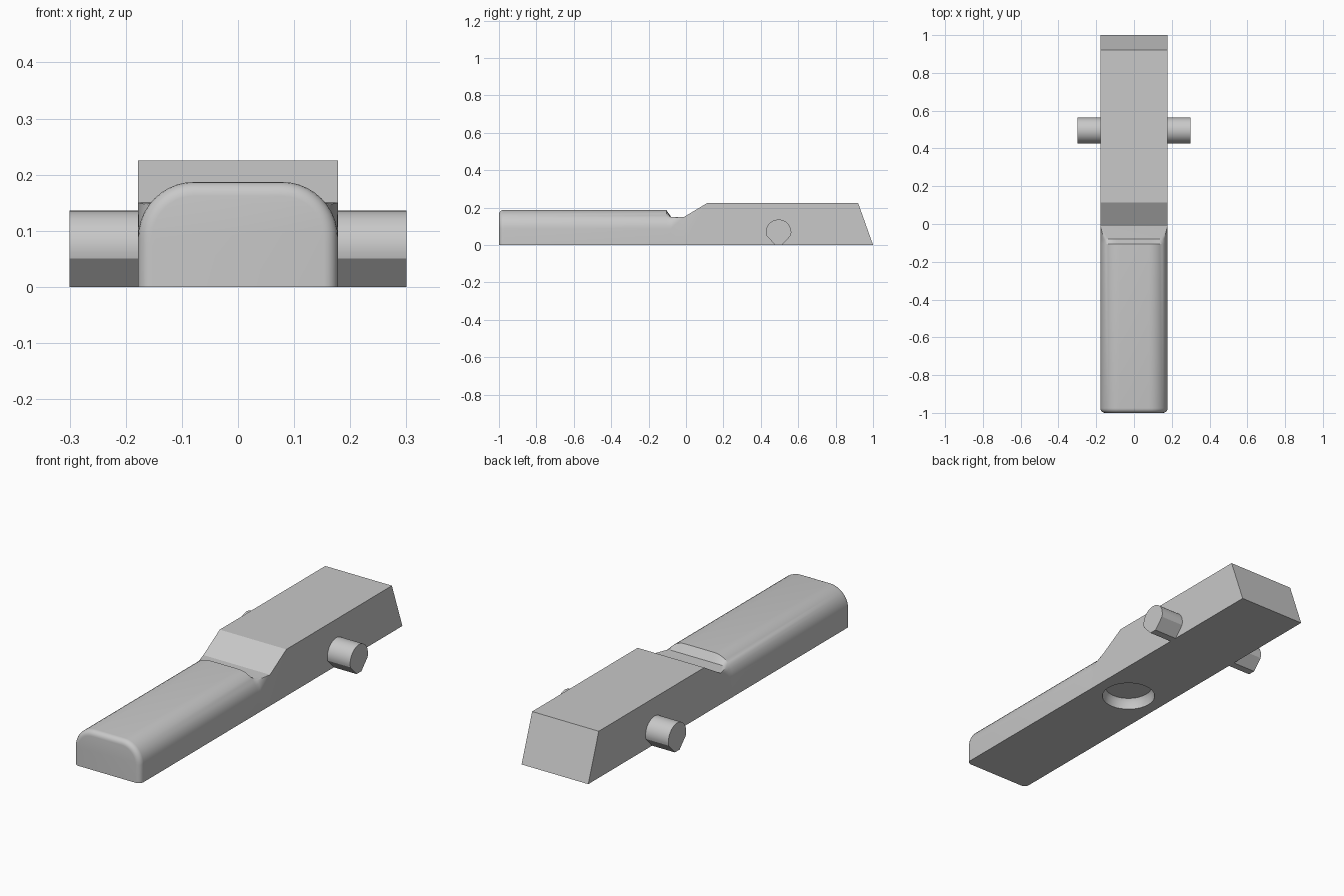
import bpy, bmesh, math

cube = bpy.data.objects.get("Cube")
if cube:
    bpy.data.objects.remove(cube, do_unlink=True)

# Single plain grey finish
grey = bpy.data.materials.new("plain grey")
grey.use_nodes = True
colour = (0.58, 0.58, 0.58, 1)
grey.diffuse_color = colour
grey.node_tree.nodes["Principled BSDF"].inputs["Base Color"].default_value = colour

HALF = 0.178    # half width of the bar
GRIP_TOP = 0.187
ROUND = 0.1     # top edge rounding of the grip
FRONT = 0.025   # rounding of the front end
STEPS = 10


def loft(name, sections):
    """Join equal-length rings of points into a closed solid."""
    bm = bmesh.new()
    rings = [[bm.verts.new(p) for p in ring] for ring in sections]
    n = len(rings[0])
    for a, b in zip(rings, rings[1:]):
        for i in range(n):
            j = (i + 1) % n
            bm.faces.new((a[i], a[j], b[j], b[i]))
    bm.faces.new(rings[0])
    bm.faces.new(rings[-1])
    bmesh.ops.remove_doubles(bm, verts=bm.verts, dist=0.0001)
    bmesh.ops.dissolve_degenerate(bm, edges=bm.edges, dist=0.0001)
    bmesh.ops.recalc_face_normals(bm, faces=bm.faces)
    mesh = bpy.data.meshes.new(name)
    bm.to_mesh(mesh)
    bm.free()
    obj = bpy.data.objects.new(name, mesh)
    bpy.context.collection.objects.link(obj)
    mesh.materials.append(grey)
    return obj


def section(y, top, radius, inset=0, clip=1):
    """Flat-bottomed cross-section with rounded upper corners."""
    half, top = HALF - inset, top - inset
    right = [(half, 0)]
    for i in range(STEPS + 1):
        a = math.pi / 2 * i / STEPS
        x = half - radius + radius * math.cos(a)
        z = top - radius + radius * math.sin(a)
        right.append((x, min(z, clip)))
    outline = right + [(-x, z) for x, z in reversed(right)]
    return [(x, y, z) for x, z in outline]


def finish(obj):
    bpy.ops.object.select_all(action='DESELECT')
    obj.select_set(True)
    bpy.context.view_layer.objects.active = obj
    bpy.ops.object.shade_smooth_by_angle(angle=math.radians(30))


# Bar: rounded grip, saddle notch, ramp, square block, sloped back end
rings = []
for i in range(6):
    a = math.pi / 2 * i / 5
    inset = FRONT * (1 - math.sin(a))
    rings.append(section(-1 + FRONT * (1 - math.cos(a)), GRIP_TOP, ROUND - inset, inset))
rings += [section(-0.105, GRIP_TOP, ROUND),
          section(-0.08, GRIP_TOP, ROUND, clip=0.15)]
rings += [section(y, z, 0) for y, z in
          ((-0.01, 0.15), (0.115, 0.225), (0.92, 0.225), (1.0, 0))]
bar = loft("bar", rings)

# Shallow round recess in the underside
cutter_rings = []
for z, r in ((-0.05, 0.122), (0.0, 0.122), (0.035, 0.118), (0.05, 0.108)):
    cutter_rings.append([(r * math.cos(math.tau * k / 32),
                          -0.04 + r * math.sin(math.tau * k / 32), z)
                         for k in range(32)])
cutter = loft("recess_cutter", cutter_rings)
cutter.hide_render = True
cut = bar.modifiers.new("recess", 'BOOLEAN')
cut.operation = 'DIFFERENCE'
cut.solver = 'EXACT'
cut.object = cutter
bpy.context.view_layer.objects.active = bar
bar.select_set(True)
bpy.ops.object.modifier_apply(modifier=cut.name)
bpy.data.objects.remove(cutter, do_unlink=True)
finish(bar)

# Side pins: round on top, tapering to a narrow flat underneath
profile = [(0.495 - 0.018, 0), (0.495 + 0.018, 0)]
for i in range(25):
    a = math.radians(-15 + 210 * i / 24)
    profile.append((0.495 + 0.068 * math.cos(a), 0.068 + 0.068 * math.sin(a)))
for side, name in ((1, "left_pin"), (-1, "right_pin")):
    pin = loft(name, [[(side * x, y, z) for y, z in profile] for x in (HALF - 0.002, 0.3)])
    finish(pin)
